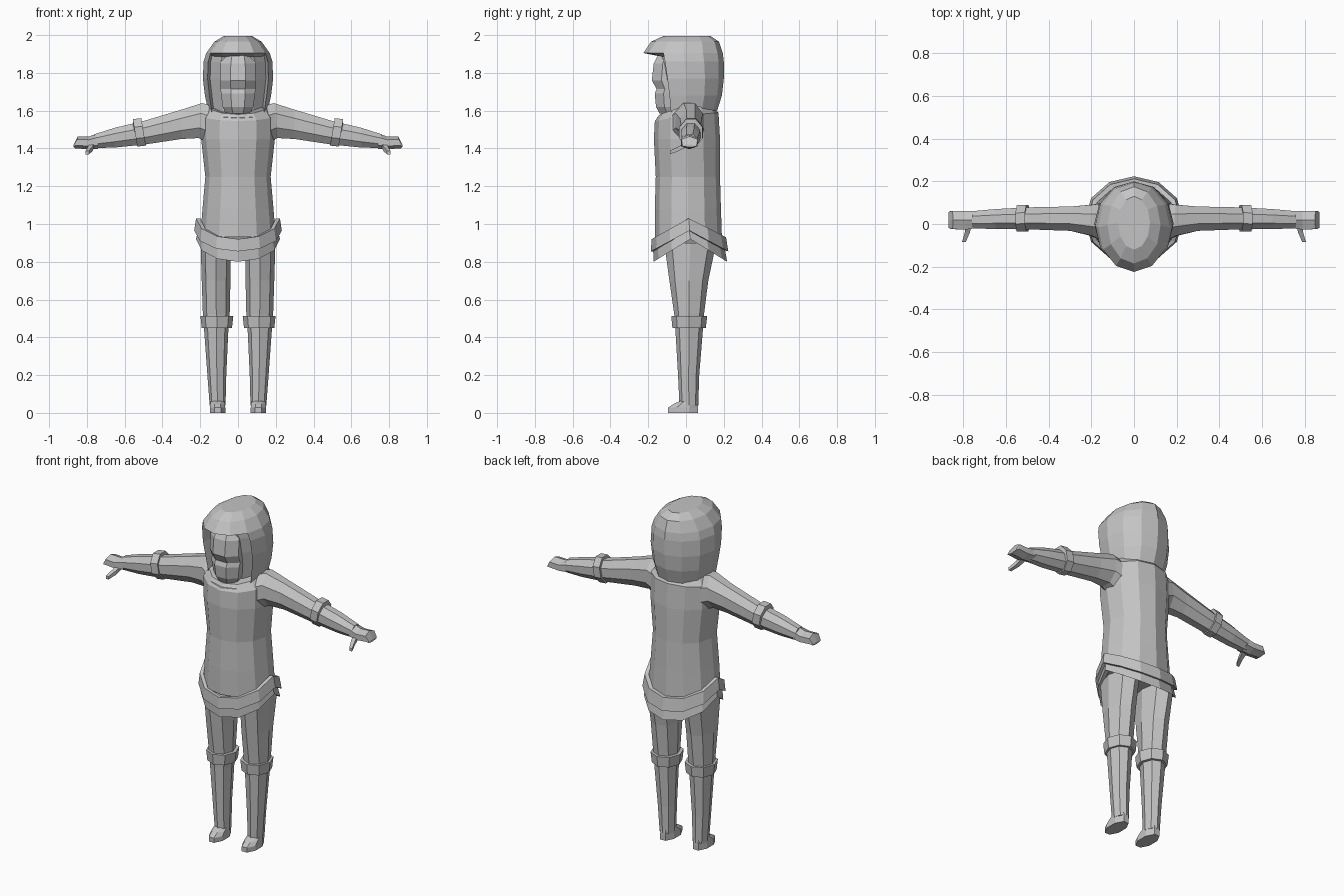
import bpy, bmesh, math
from mathutils import Vector

grey = bpy.data.materials.new("plain grey")
grey.diffuse_color = (0.55, 0.55, 0.55, 1)


def loft(name, rings, caps=(True, True), mirror=False):
    """Skin equal-length rings of points; optionally mirror across x = 0."""
    bm = bmesh.new()
    loops = [[bm.verts.new(p) for p in r] for r in rings]
    n = len(loops[0])
    for a, b in zip(loops, loops[1:]):
        for i in range(n):
            j = (i + 1) % n
            bm.faces.new((a[i], a[j], b[j], b[i]))
    if caps[0]:
        bm.faces.new(loops[0][::-1])
    if caps[1]:
        bm.faces.new(loops[-1])
    bmesh.ops.recalc_face_normals(bm, faces=bm.faces)
    me = bpy.data.meshes.new(name)
    bm.to_mesh(me)
    bm.free()
    me.materials.append(grey)
    ob = bpy.data.objects.new(name, me)
    bpy.context.collection.objects.link(ob)
    if mirror:
        ob.modifiers.new("mirror", 'MIRROR')
    return ob


def ring(z, rx, y0, y1, x=0, n=12, front=0, back=0, turn=0):
    """Horizontal oval; front/back shift its height towards -y/+y."""
    pts = []
    for i in range(n):
        a = 2 * math.pi * (i + turn) / n - math.pi / 2
        s = math.sin(a)
        dz = front * max(-s, 0) + back * max(s, 0)
        pts.append((x + rx * math.cos(a), (y0 + y1) / 2 + (y1 - y0) / 2 * s, z + dz))
    return pts


def arm_ring(x, z0, z1, y0, y1, lean=0, n=8):
    """Upright oval across an arm; lean pushes its top outwards."""
    pts = []
    for i in range(n):
        a = 2 * math.pi * (i + 0.5) / n
        c, s = math.cos(a) / math.cos(math.pi / n), math.sin(a) / math.cos(math.pi / n)
        pts.append((x + lean * s, (y0 + y1) / 2 + (y1 - y0) / 2 * c,
                    (z0 + z1) / 2 + (z1 - z0) / 2 * s))
    return pts


# Tunic body, dipping to a V at the neckline
loft("tunic", [
    ring(0.93, 0.20, -0.165, 0.19),
    ring(1.08, 0.188, -0.165, 0.185),
    ring(1.25, 0.173, -0.16, 0.18),
    ring(1.45, 0.195, -0.17, 0.18),
    ring(1.575, 0.195, -0.165, 0.172, front=-0.03, back=0.015),
    ring(1.63, 0.165, -0.14, 0.15, front=-0.05, back=-0.02),
])

# Pointed skirt hem and belt: high at the hips, low in front and behind
loft("skirt", [
    ring(1.00, 0.205, -0.175, 0.20, front=-0.10, back=-0.10),
    ring(0.92, 0.222, -0.172, 0.218, front=-0.12, back=-0.12),
    ring(0.93, 0.19, -0.15, 0.19, front=-0.07, back=-0.07),
])
loft("belt", [
    ring(1.03, 0.20, -0.165, 0.19, front=-0.11, back=-0.10),
    ring(1.03, 0.222, -0.182, 0.212, front=-0.11, back=-0.10),
    ring(0.965, 0.232, -0.186, 0.224, front=-0.11, back=-0.11),
    ring(0.965, 0.20, -0.165, 0.19, front=-0.11, back=-0.10),
], caps=(False, False))

# Hood with a recessed front opening
hood = loft("hood", [
    ring(1.60, 0.158, -0.16, 0.165, front=-0.04),
    ring(1.68, 0.175, -0.18, 0.19),
    ring(1.77, 0.186, -0.198, 0.20),
    ring(1.86, 0.182, -0.215, 0.20),
    ring(1.905, 0.168, -0.225, 0.195),
    ring(1.965, 0.125, -0.185, 0.175),
    ring(1.995, 0.075, -0.12, 0.13),
])
bm = bmesh.new()
bm.from_mesh(hood.data)
opening = []
for f in bm.faces:
    c = f.calc_center_median()
    if c.y < -0.11 and abs(c.x) < 0.15 and c.z < 1.89:
        opening.append(f)
bmesh.ops.inset_region(bm, faces=opening, thickness=0.02, depth=0)
for v in {v for f in opening for v in f.verts}:
    v.co.y = max(v.co.y + 0.07, -0.125)
bm.to_mesh(hood.data)
bm.free()

# Face: brow, nose band, mouth and chin
loft("face", [
    ring(1.585, 0.07, -0.145, 0, n=8, turn=0.5),
    ring(1.62, 0.088, -0.165, 0, n=8, turn=0.5),
    ring(1.69, 0.098, -0.172, 0, n=8, turn=0.5),
    ring(1.715, 0.10, -0.162, 0, n=8, turn=0.5),
    ring(1.76, 0.102, -0.188, 0, n=8, turn=0.5),
    ring(1.85, 0.10, -0.178, 0, n=8, turn=0.5),
    ring(1.90, 0.08, -0.15, 0, n=8, turn=0.5),
])

# Legs, knee cuffs and feet
loft("leg", [
    ring(0.04, 0.042, -0.035, 0.065, 0.108, 8),
    ring(0.20, 0.05, -0.042, 0.07, 0.112, 8),
    ring(0.42, 0.063, -0.055, 0.088, 0.115, 8),
    ring(0.52, 0.071, -0.062, 0.095, 0.115, 8),
    ring(0.70, 0.076, -0.088, 0.118, 0.116, 8),
    ring(0.90, 0.08, -0.115, 0.16, 0.118, 8),
], mirror=True)
loft("knee_cuff", [
    ring(0.45, 0.06, -0.05, 0.085, 0.112, 8),
    ring(0.45, 0.08, -0.072, 0.105, 0.112, 8),
    ring(0.512, 0.087, -0.078, 0.112, 0.112, 8),
    ring(0.512, 0.06, -0.05, 0.085, 0.112, 8),
], caps=(False, False), mirror=True)
loft("foot", [
    ring(0.0, 0.044, -0.102, 0.07, 0.108, 8, turn=0.5),
    ring(0.028, 0.044, -0.102, 0.07, 0.108, 8, turn=0.5),
    ring(0.048, 0.042, -0.07, 0.068, 0.108, 8, turn=0.5),
    ring(0.065, 0.038, -0.03, 0.062, 0.108, 8, turn=0.5),
], mirror=True)

# Arms with forearm cuffs, hands and thumbs
loft("arm", [
    arm_ring(0.13, 1.42, 1.625, -0.09, 0.10, 0.0),
    arm_ring(0.20, 1.455, 1.64, -0.055, 0.09, -0.01),
    arm_ring(0.30, 1.45, 1.605, -0.032, 0.082),
    arm_ring(0.50, 1.42, 1.545, -0.025, 0.078),
    arm_ring(0.65, 1.405, 1.51, -0.024, 0.07),
    arm_ring(0.76, 1.402, 1.475, -0.02, 0.06),
], mirror=True)
loft("forearm_cuff", [
    arm_ring(0.50, 1.43, 1.53, -0.02, 0.07, 0.012),
    arm_ring(0.50, 1.415, 1.56, -0.034, 0.09, 0.012),
    arm_ring(0.545, 1.41, 1.555, -0.036, 0.088, 0.012),
    arm_ring(0.545, 1.43, 1.52, -0.02, 0.07, 0.012),
], caps=(False, False), mirror=True)
loft("hand", [
    arm_ring(0.74, 1.402, 1.475, -0.02, 0.06, 0, 6),
    arm_ring(0.79, 1.40, 1.458, -0.026, 0.062, 0, 6),
    arm_ring(0.855, 1.405, 1.46, -0.024, 0.062, -0.006, 6),
    arm_ring(0.87, 1.408, 1.42, -0.018, 0.056, 0, 6),
], mirror=True)


def thumb_ring(x, y, z, r):
    return [(x + dx * r, y, z + dz * r) for dx, dz in ((-1, -1), (1, -1), (1, 1), (-1, 1))]


loft("thumb", [
    thumb_ring(0.775, 0.0, 1.42, 0.014),
    thumb_ring(0.782, -0.04, 1.398, 0.012),
    thumb_ring(0.798, -0.085, 1.378, 0.009),
], mirror=True)
